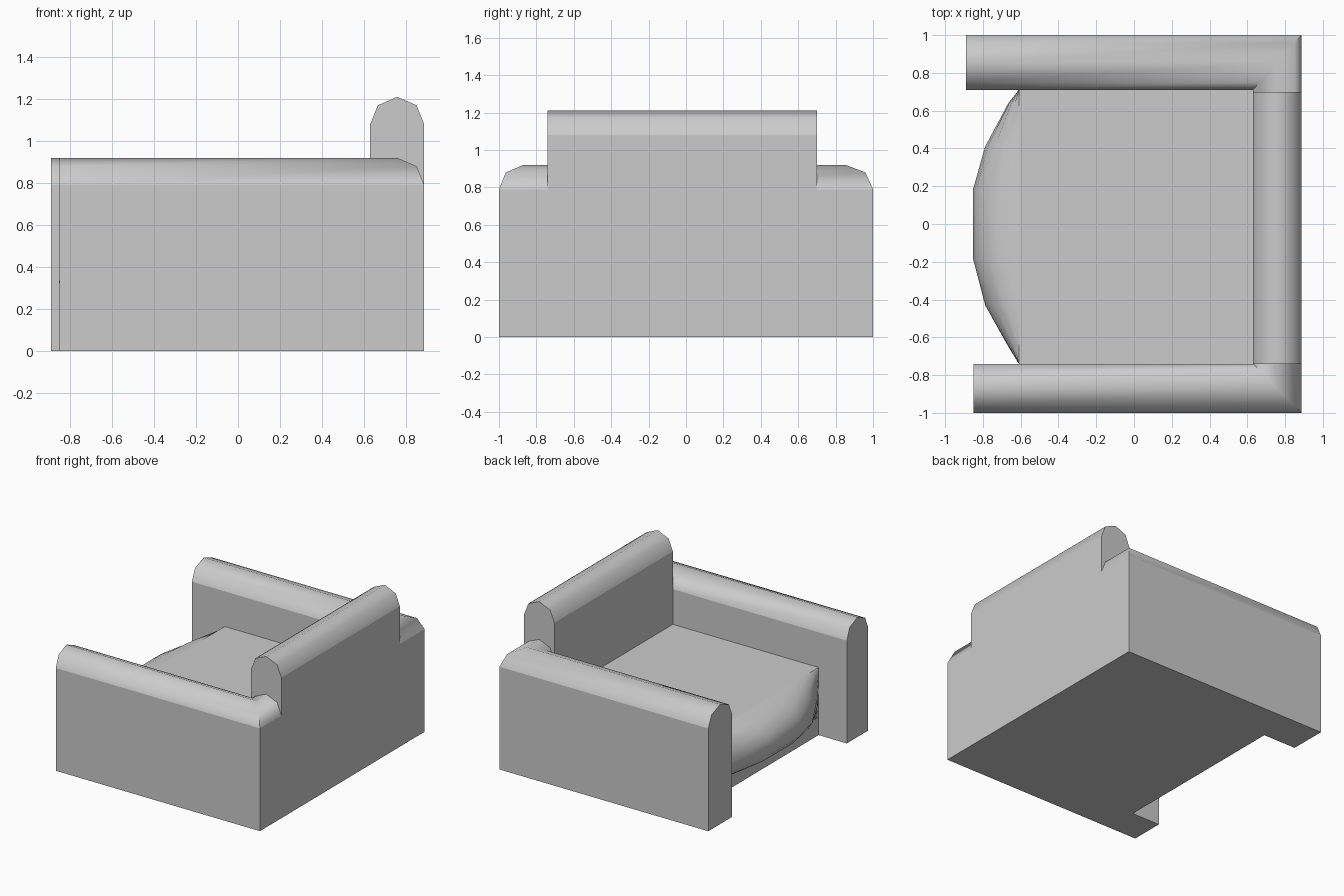
import bpy, math

if "Cube" in bpy.data.objects:
    bpy.data.objects.remove(bpy.data.objects["Cube"])

# rounded cap: (position across width 0..1, height above shoulder)
CAP = [(0, 0), (0.14, 0.09), (0.5, 0.13), (0.86, 0.09), (1, 0)]


def make(name, verts, faces, angle=50, shoulder=None):
    me = bpy.data.meshes.new(name)
    me.from_pydata(verts, [], faces)
    ob = bpy.data.objects.new(name, me)
    bpy.context.collection.objects.link(ob)
    bpy.ops.object.select_all(action='DESELECT')
    ob.select_set(True)
    bpy.context.view_layer.objects.active = ob
    bpy.ops.object.shade_smooth_by_angle(angle=math.radians(angle))
    # keep the line between flat wall and rounded cap crisp
    if shoulder is not None:
        for e in me.edges:
            if all(abs(me.vertices[i].co.z - shoulder) < 1e-4 for i in e.vertices):
                e.use_edge_sharp = True
    return ob


def loft(name, stations, base, shoulder):
    """Sweep the capped wall profile through (inner xy, outer xy) stations."""
    prof = [(0, base)] + [(t, shoulder + h) for t, h in CAP] + [(1, base)]
    n = len(prof)
    verts = [(a[0] + (b[0] - a[0]) * t, a[1] + (b[1] - a[1]) * t, z)
             for a, b in stations for t, z in prof]
    faces = [(s * n + i, s * n + (i + 1) % n, (s + 1) * n + (i + 1) % n, (s + 1) * n + i)
             for s in range(len(stations) - 1) for i in range(n)]
    last = (len(stations) - 1) * n
    faces += [tuple(reversed(range(n))), tuple(range(last, last + n))]
    return make(name, verts, faces, shoulder=shoulder)


# arms and lower back: one mitred U-shaped wall
loft("arms_and_lower_back", [((-0.89, 0.71), (-0.89, 1.0)),
                             ((0.63, 0.71), (0.887, 1.0)),
                             ((0.63, -0.74), (0.887, -1.0)),
                             ((-0.85, -0.74), (-0.85, -1.0))], 0, 0.79)

# raised backrest
loft("backrest", [((0.63, 0.70), (0.887, 0.70)),
                  ((0.63, -0.74), (0.887, -0.74))], 0.79, 1.08)

# seat block
bpy.ops.mesh.primitive_cube_add(size=1, location=(0.01, -0.015, 0.26))
seat = bpy.context.object
seat.name = "seat"
seat.scale = (1.24, 1.45, 0.52)

# bulging cushion front: plan arc times a rounded vertical section
plan = [(-0.74, 0), (-0.65, 0.055), (-0.43, 0.178), (-0.18, 0.243),
        (0.18, 0.243), (0.41, 0.178), (0.64, 0.055), (0.71, 0)]
rows = 9
verts, faces = [], []
for y, d in plan:
    for j in range(rows):
        a = math.pi * j / (rows - 1)
        verts.append((-0.61 - d * math.sin(a), y, 0.33 + 0.19 * math.cos(a)))
for i in range(len(plan) - 1):
    for j in range(rows - 1):
        k = i * rows + j
        faces.append((k, k + rows, k + rows + 1, k + 1))
make("cushion_front", verts, faces, angle=60)
